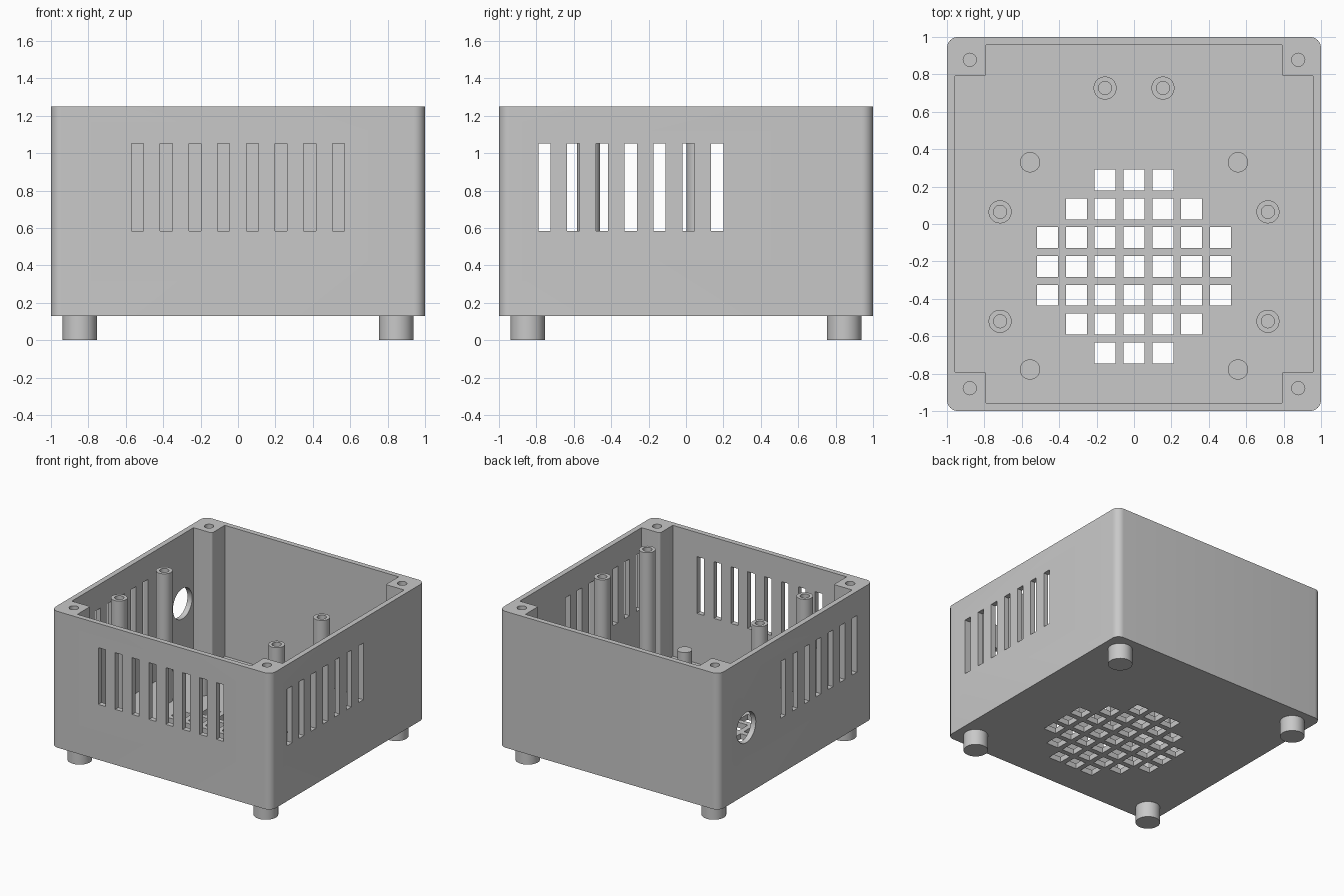
import bpy, bmesh
from math import radians, tau
from mathutils import Matrix

cube = bpy.data.objects.get("Cube")
if cube:
    bpy.data.objects.remove(cube, do_unlink=True)

GREY = (0.58, 0.58, 0.58, 1)
mat = bpy.data.materials.new("grey_plastic")
mat.use_nodes = True
mat.diffuse_color = GREY
mat.node_tree.nodes["Principled BSDF"].inputs["Base Color"].default_value = GREY

BOTTOM, TOP, FLOOR = 0.13, 1.25, 0.175
INNER, POST = 0.957, 0.79
PITCH = 0.154


def finish(name, bm):
    bmesh.ops.recalc_face_normals(bm, faces=bm.faces)
    mesh = bpy.data.meshes.new(name)
    bm.to_mesh(mesh)
    bm.free()
    mesh.materials.append(mat)
    obj = bpy.data.objects.new(name, mesh)
    bpy.context.collection.objects.link(obj)
    return obj


def smooth(obj):
    bpy.ops.object.select_all(action="DESELECT")
    obj.select_set(True)
    bpy.context.view_layer.objects.active = obj
    bpy.ops.object.shade_smooth_by_angle(angle=radians(35))


def prism(outline, z0, z1, rounded, radius):
    """Join two copies of an outline, rounding the upright edges chosen by a rule."""
    bm = bmesh.new()
    low = [bm.verts.new((x, y, z0)) for x, y in outline]
    high = [bm.verts.new((x, y, z1)) for x, y in outline]
    bm.faces.new(low[::-1])
    bm.faces.new(high)
    for i in range(len(low)):
        bm.faces.new((low[i - 1], low[i], high[i], high[i - 1]))
    edges = [bm.edges.get(pair) for pair in zip(low, high) if rounded(pair[0].co)]
    bmesh.ops.bevel(bm, geom=edges, offset=radius, segments=8, profile=0.5, affect="EDGES")
    return bm


def add_box(bm, centre, size):
    bmesh.ops.create_cube(bm, size=1, matrix=Matrix.Translation(centre) @ Matrix.Diagonal((*size, 1)))


def add_cylinder(bm, centre, radius, depth, turn=Matrix()):
    bmesh.ops.create_cone(bm, cap_ends=True, segments=40, radius1=radius, radius2=radius, depth=depth,
                          matrix=Matrix.Translation(centre) @ turn)


def turned(name, profile, x, y):
    """Lathe a profile of radius and height around an upright axis."""
    bm = bmesh.new()
    verts = [bm.verts.new((r, 0, z)) for r, z in profile]
    edges = [bm.edges.new(pair) for pair in zip(verts, verts[1:])]
    bmesh.ops.spin(bm, geom=verts + edges, cent=(0, 0, 0), axis=(0, 0, 1), angle=tau, steps=40)
    bmesh.ops.remove_doubles(bm, verts=bm.verts, dist=0.0001)
    bmesh.ops.translate(bm, verts=bm.verts, vec=(x, y, 0))
    smooth(finish(name, bm))


def cut(obj, bm):
    """Subtract a cutter, bake the result and remove the cutter."""
    cutter = finish("cutter", bm)
    cutter.hide_render = True
    mod = obj.modifiers.new("cut", "BOOLEAN")
    mod.operation, mod.solver, mod.object = "DIFFERENCE", "EXACT", cutter
    bpy.context.view_layer.update()
    baked = bpy.data.meshes.new_from_object(obj.evaluated_get(bpy.context.evaluated_depsgraph_get()))
    obj.modifiers.clear()
    obj.data = baked
    bpy.data.objects.remove(cutter, do_unlink=True)


# Outer shell with rounded upright corners
square = [(-1, -1), (1, -1), (1, 1), (-1, 1)]
case = finish("case", prism(square, BOTTOM, TOP, lambda co: True, 0.06))

# Cavity leaving a screw block in every corner
cross = []
for sx, sy in square:
    corner = [(sx * INNER, sy * POST), (sx * POST, sy * POST), (sx * POST, sy * INNER)]
    cross += corner if sx * sy > 0 else corner[::-1]
cut(case, prism(cross, FLOOR, TOP + 0.1,
                lambda co: abs(abs(co.x) - abs(co.y)) < 0.01, 0.015))

# Slots, floor grille, cable hole and screw holes
vents = bmesh.new()
slot_z, slot_h, slot_w = 0.818, 0.466, 0.065
for i in range(8):
    add_box(vents, ((i - 3.5) * 0.1535, -0.98, slot_z), (slot_w, 0.12, slot_h))
for side in (-1, 1):
    for i in range(7):
        add_box(vents, (side * 0.98, -0.757 + i * PITCH, slot_z), (0.12, slot_w, slot_h))
for i in range(-3, 4):
    for j in range(-3, 4):
        if i * i + j * j <= 10:
            add_box(vents, (i * PITCH, j * PITCH - 0.227, 0.15), (0.112, 0.112, 0.12))
add_cylinder(vents, (-0.98, 0.647, 0.68), 0.125, 0.12, Matrix.Rotation(radians(90), 4, "Y"))
for sx, sy in square:
    add_cylinder(vents, (sx * 0.878, sy * 0.878, TOP), 0.035, 0.8)
cut(case, vents)
smooth(case)


def standoff(name, x, y, top, hole_depth):
    turned(name, [(0, FLOOR - 0.01), (0.0615, FLOOR - 0.01), (0.0615, top), (0.035, top),
                  (0.035, top - hole_depth), (0, top - hole_depth)], x, y)


def peg(name, x, y, radius, z0, z1):
    turned(name, [(0, z0), (radius, z0), (radius, z1), (0, z1)], x, y)


# Standoffs, locating pegs and feet, mirrored left and right
for side, s in (("left", 1), ("right", -1)):
    for place, y in (("front", -0.52), ("back", 0.065)):
        standoff(f"tall_standoff_{place}_{side}", s * 0.716, y, 1.24, 0.4)
    standoff(f"short_standoff_{side}", s * 0.155, 0.727, 0.3, 0.12)
    for place, y in (("front", -0.778), ("back", 0.33)):
        peg(f"locating_peg_{place}_{side}", s * 0.556, y, 0.054, FLOOR - 0.01, 0.36)
    for place, y in (("front", -0.846), ("back", 0.846)):
        peg(f"foot_{place}_{side}", s * 0.846, y, 0.092, 0, BOTTOM + 0.005)
